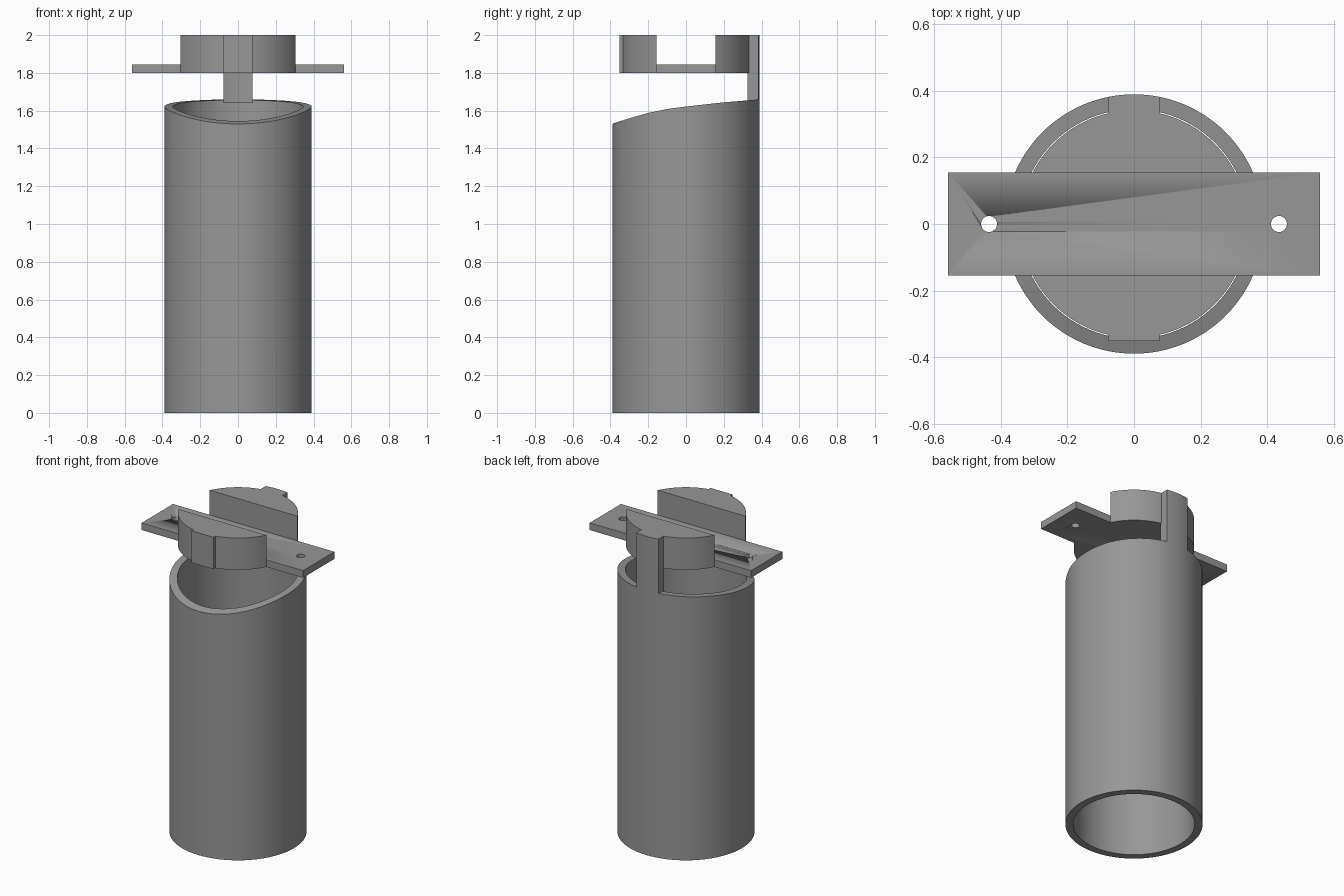
import bpy, bmesh, math

if "Cube" in bpy.data.objects:
    bpy.data.objects.remove(bpy.data.objects["Cube"])

R_OUT, R_IN, R_PLUG = 0.39, 0.345, 0.342
PLATE_Y, TAB_X, TOP = 0.155, 0.076, 2.0

grey = bpy.data.materials.new("plain_grey")
grey.diffuse_color = (0.31, 0.31, 0.31, 1)
grey.use_nodes = True
grey.node_tree.nodes["Principled BSDF"].inputs["Base Color"].default_value = grey.diffuse_color


def finish(name, bm):
    bmesh.ops.recalc_face_normals(bm, faces=bm.faces[:])
    me = bpy.data.meshes.new(name)
    bm.to_mesh(me)
    bm.free()
    me.materials.append(grey)
    ob = bpy.data.objects.new(name, me)
    bpy.context.collection.objects.link(ob)
    bpy.ops.object.select_all(action='DESELECT')
    ob.select_set(True)
    bpy.context.view_layer.objects.active = ob
    bpy.ops.object.shade_smooth_by_angle(angle=math.radians(25))
    return ob


def prism(name, outline, z0, z1):
    bm = bmesh.new()
    face = bm.faces.new([bm.verts.new((x, y, z0)) for x, y in outline])
    ext = bmesh.ops.extrude_face_region(bm, geom=[face], use_keep_orig=True)
    for v in ext["geom"]:
        if isinstance(v, bmesh.types.BMVert):
            v.co.z = z1
    return finish(name, bm)


def arc(r, a0, a1, n):
    return [(r * math.cos(a0 + (a1 - a0) * i / n),
             r * math.sin(a0 + (a1 - a0) * i / n)) for i in range(n + 1)]


# Tube rim: a curve rising from front to back
RIM = [(-0.39, 1.53), (-0.3, 1.56), (-0.2, 1.588), (-0.1, 1.609), (0, 1.622),
       (0.2, 1.644), (0.39, 1.66)]


def rim_z(y):
    for (y0, z0), (y1, z1) in zip(RIM, RIM[1:]):
        if y <= y1:
            return z0 + (z1 - z0) * (y - y0) / (y1 - y0)
    return RIM[-1][1]


# Open tube with the sloped rim
bm = bmesh.new()
N = 96
loops = []
for i in range(N):
    c, s = math.cos(2 * math.pi * i / N), math.sin(2 * math.pi * i / N)
    loops.append([bm.verts.new((r * c, r * s, rim_z(r * s) if up else 0))
                  for r, up in ((R_OUT, 0), (R_OUT, 1), (R_IN, 1), (R_IN, 0))])
for a, b in zip(loops, loops[1:] + loops[:1]):
    for k in range(4):
        m = (k + 1) % 4
        bm.faces.new((a[k], b[k], b[m], a[m]))
finish("tube", bm)

# Two round plug segments, either side of the plate
a = math.asin(PLATE_Y / R_PLUG)
segment = arc(R_PLUG, a, math.pi - a, 40)
prism("back_plug", segment, 1.8, TOP)
prism("front_plug", [(x, -y) for x, y in segment], 1.8, TOP)

# Front key rib on the plug
prism("front_key", [(-TAB_X, -0.32), (-TAB_X, -0.352), (TAB_X, -0.352), (TAB_X, -0.32)],
      1.8, TOP)

# Back tab joining the tube wall to the plug
t_out, t_in = math.asin(TAB_X / R_OUT), math.asin(TAB_X / 0.335)
mid = math.pi / 2
prism("back_tab", arc(R_OUT, mid - t_out, mid + t_out, 8)
      + arc(0.335, mid + t_in, mid - t_in, 8), 1.64, TOP)

# Mounting plate with two screw holes
plate = prism("mounting_plate", [(-0.56, -PLATE_Y), (0.56, -PLATE_Y),
                                 (0.56, PLATE_Y), (-0.56, PLATE_Y)], 1.8, 1.845)
for side in (-1, 1):
    ring = [(x + side * 0.436, y) for x, y in arc(0.024, 0, 2 * math.pi, 32)[:-1]]
    cutter = prism("hole_cutter", ring, 1.7, 1.95)
    cutter.hide_render = True
    cutter.hide_set(True)
    cut = plate.modifiers.new("screw_hole", 'BOOLEAN')
    cut.operation, cut.solver, cut.object = 'DIFFERENCE', 'EXACT', cutter
